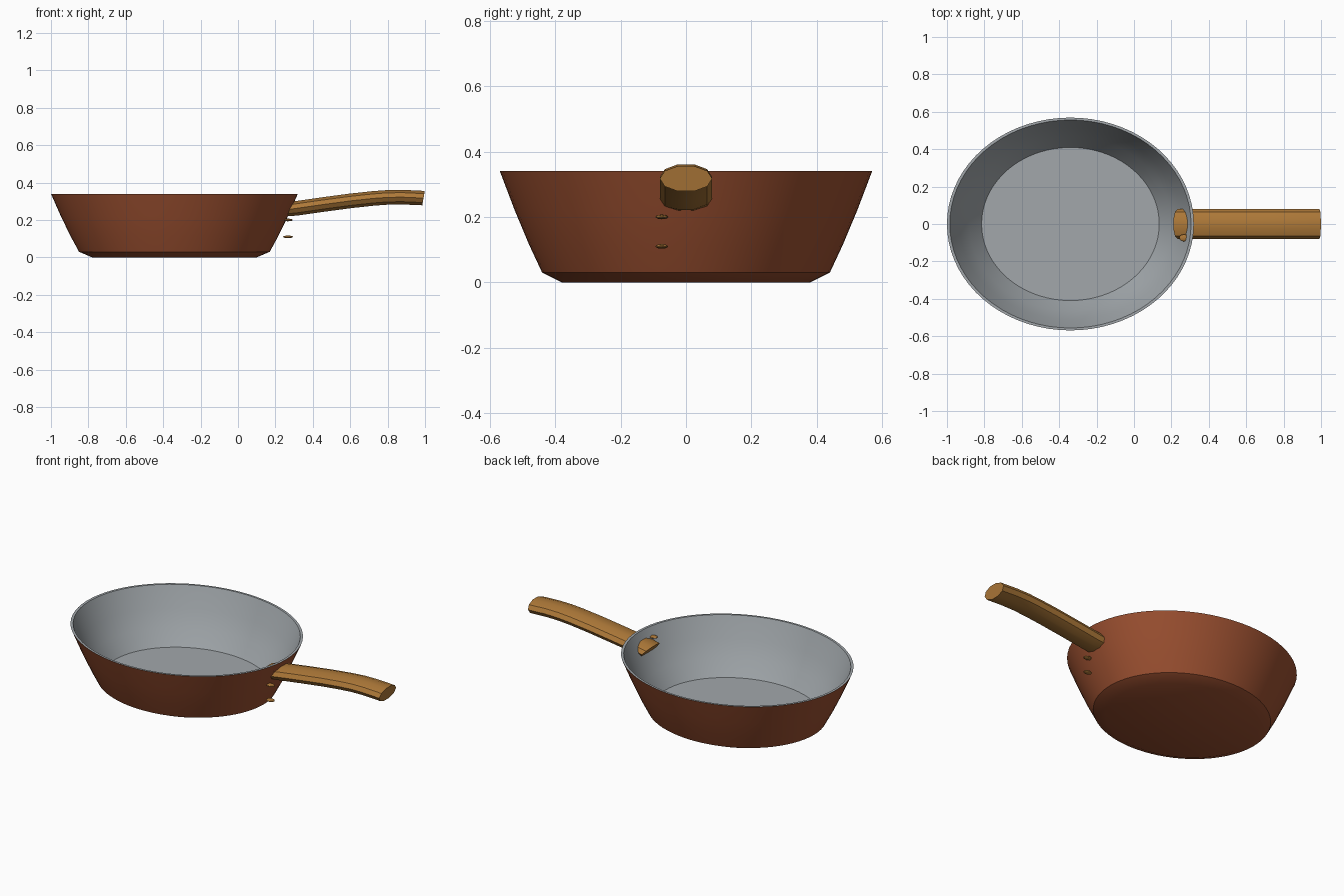
import bpy, bmesh
from math import sin, cos, pi, radians

cube = bpy.data.objects.get("Cube")
if cube:
    bpy.data.objects.remove(cube, do_unlink=True)


def material(name, rgb):
    m = bpy.data.materials.new(name)
    m.use_nodes = True
    m.diffuse_color = (*rgb, 1)
    m.node_tree.nodes["Principled BSDF"].inputs["Base Color"].default_value = (*rgb, 1)
    return m


copper = material("copper", (0.33, 0.08, 0.03))
steel = material("steel", (0.36, 0.39, 0.41))
brass = material("brass", (0.42, 0.19, 0.04))


def finish(name, bm, mats):
    bmesh.ops.recalc_face_normals(bm, faces=bm.faces)
    mesh = bpy.data.meshes.new(name)
    bm.to_mesh(mesh)
    bm.free()
    ob = bpy.data.objects.new(name, mesh)
    bpy.context.collection.objects.link(ob)
    for m in mats:
        mesh.materials.append(m)
    bpy.ops.object.select_all(action='DESELECT')
    ob.select_set(True)
    bpy.context.view_layer.objects.active = ob
    bpy.ops.object.shade_smooth_by_angle(angle=radians(30))
    return ob


def loft(bm, rings):
    """Bridge successive rings of points, cap both ends, return face rows."""
    loops = [[bm.verts.new(p) for p in ring] for ring in rings]
    n = len(loops[0])
    rows = [[bm.faces.new((a[i], a[(i + 1) % n], b[(i + 1) % n], b[i])) for i in range(n)]
            for a, b in zip(loops, loops[1:])]
    return [[bm.faces.new(loops[0][::-1])]] + rows + [[bm.faces.new(loops[-1])]]


# Oval pan: outside profile up to the rim, then down the inside to the floor
CENTRE_X, OVAL, SIDES = -0.34, 0.862, 72
outside = [(0.44, 0), (0.51, 0.03), (0.556, 0.115), (0.607, 0.22), (0.66, 0.34)]
inside = [(0.645, 0.34), (0.593, 0.22), (0.54, 0.125), (0.475, 0.035)]
bm = bmesh.new()
angles = [2 * pi * i / SIDES for i in range(SIDES)]
rows = loft(bm, [[(CENTRE_X + r * cos(a), OVAL * r * sin(a), z) for a in angles]
                 for r, z in outside + inside])
for row in rows[len(outside):]:
    for f in row:
        f.material_index = 1
finish("pan", bm, [copper, steel])

# Handle: flattened ten-sided bar swept along a gentle bend (x, z, tilt)
path = [(0.235, 0.25, 40), (0.31, 0.262, 9), (0.45, 0.282, 8), (0.6, 0.302, 7),
        (0.72, 0.315, 5), (0.8, 0.321, 2), (0.88, 0.322, -3), (0.992, 0.317, -10)]
bm = bmesh.new()
rings = []
for x, z, tilt in path:
    t = radians(tilt)
    ring = []
    for i in range(10):
        a = 2 * pi * i / 10
        v = 0.041 * sin(a)
        ring.append((x - v * sin(t), 0.08 * cos(a), z + v * cos(t)))
    rings.append(ring)
loft(bm, rings)
finish("handle", bm, [brass])

# Flat rivets in a column beside the handle joint
for i, z in enumerate((0.11, 0.2, 0.29)):
    bm = bmesh.new()
    bmesh.ops.create_uvsphere(bm, u_segments=12, v_segments=8, radius=1)
    for v in bm.verts:
        v.co = (0.267 + 0.026 * v.co.x, -0.074 + 0.019 * v.co.y, z + 0.007 * v.co.z)
    finish(f"rivet_{i + 1}", bm, [brass])
